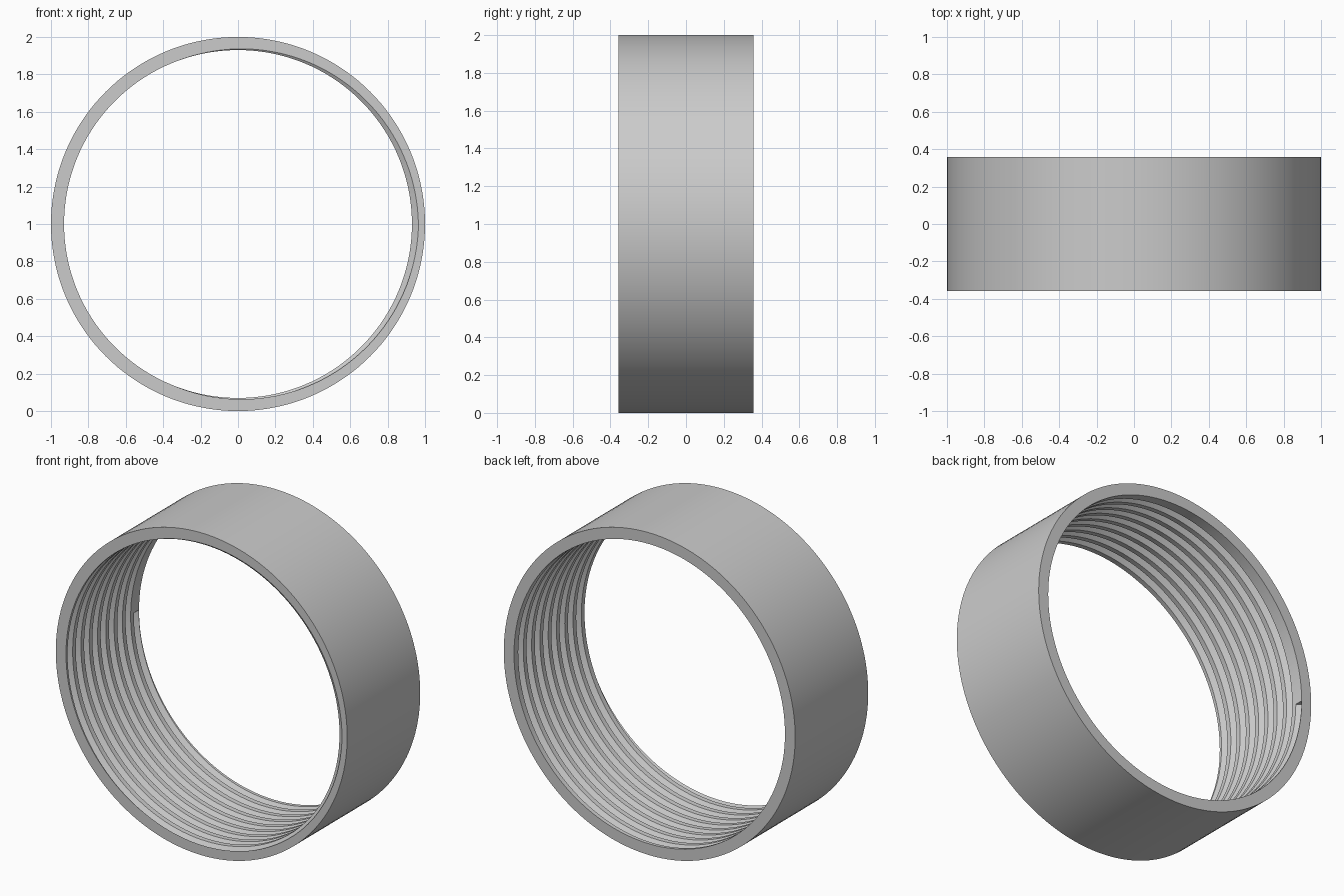
import bpy, bmesh
from math import cos, sin, tau, pi

if "Cube" in bpy.data.objects:
    bpy.data.objects.remove(bpy.data.objects["Cube"], do_unlink=True)

SEGMENTS = 144
OUTER, INNER, ROOT = 1.0, 0.93, 0.965
HALF_WIDTH = 0.358
PITCH, TURNS = 0.0812, 9.1
GROOVE_HALF = 0.025


def sweep(name, profile, steps, pitch=0.0, closed=False):
    """Carry a (radius, y) profile around the y axis, advancing forward by pitch."""
    bm = bmesh.new()
    rings = []
    for i in range(steps):
        turn = i / SEGMENTS
        a = pi + tau * turn
        rings.append([bm.verts.new((r * cos(a), y - pitch * turn, 1 + r * sin(a)))
                      for r, y in profile])
    n = len(profile)
    pairs = list(zip(rings, rings[1:]))
    if closed:
        pairs.append((rings[-1], rings[0]))
    else:
        bm.faces.new(rings[0])
        bm.faces.new(rings[-1])
    for p, q in pairs:
        for j in range(n):
            k = (j + 1) % n
            bm.faces.new((p[j], p[k], q[k], q[j]))
    bmesh.ops.recalc_face_normals(bm, faces=bm.faces)
    mesh = bpy.data.meshes.new(name)
    bm.to_mesh(mesh)
    bm.free()
    obj = bpy.data.objects.new(name, mesh)
    bpy.context.collection.objects.link(obj)
    return obj


# Plain cylindrical band
band = sweep("threaded_ring", [(INNER, -HALF_WIDTH), (OUTER, -HALF_WIDTH),
                               (OUTER, HALF_WIDTH), (INNER, HALF_WIDTH)],
             SEGMENTS, closed=True)

# V-shaped helical cutter, starting at the back rim and running out at the front
start = HALF_WIDTH - GROOVE_HALF - 0.001
depth = ROOT - INNER
inside = INNER - 0.012
flare = GROOVE_HALF * (ROOT - inside) / depth
cutter = sweep("thread_cutter", [(ROOT, start), (inside, start + flare),
                                 (inside, start - flare)],
               int(TURNS * SEGMENTS) + 1, pitch=PITCH)
cutter.hide_render = True

# Cut the internal thread
cut = band.modifiers.new("thread", "BOOLEAN")
cut.operation = "DIFFERENCE"
cut.solver = "EXACT"
cut.object = cutter
bpy.ops.object.select_all(action="DESELECT")
bpy.context.view_layer.objects.active = band
band.select_set(True)
bpy.ops.object.modifier_apply(modifier=cut.name)
bpy.data.objects.remove(cutter, do_unlink=True)
bpy.ops.object.shade_smooth_by_angle(angle=pi / 6)

# Single grey material
grey = bpy.data.materials.new("light_grey")
grey.use_nodes = True
colour = (0.6, 0.6, 0.6, 1)
grey.diffuse_color = colour
grey.node_tree.nodes["Principled BSDF"].inputs["Base Color"].default_value = colour
band.data.materials.clear()
band.data.materials.append(grey)
